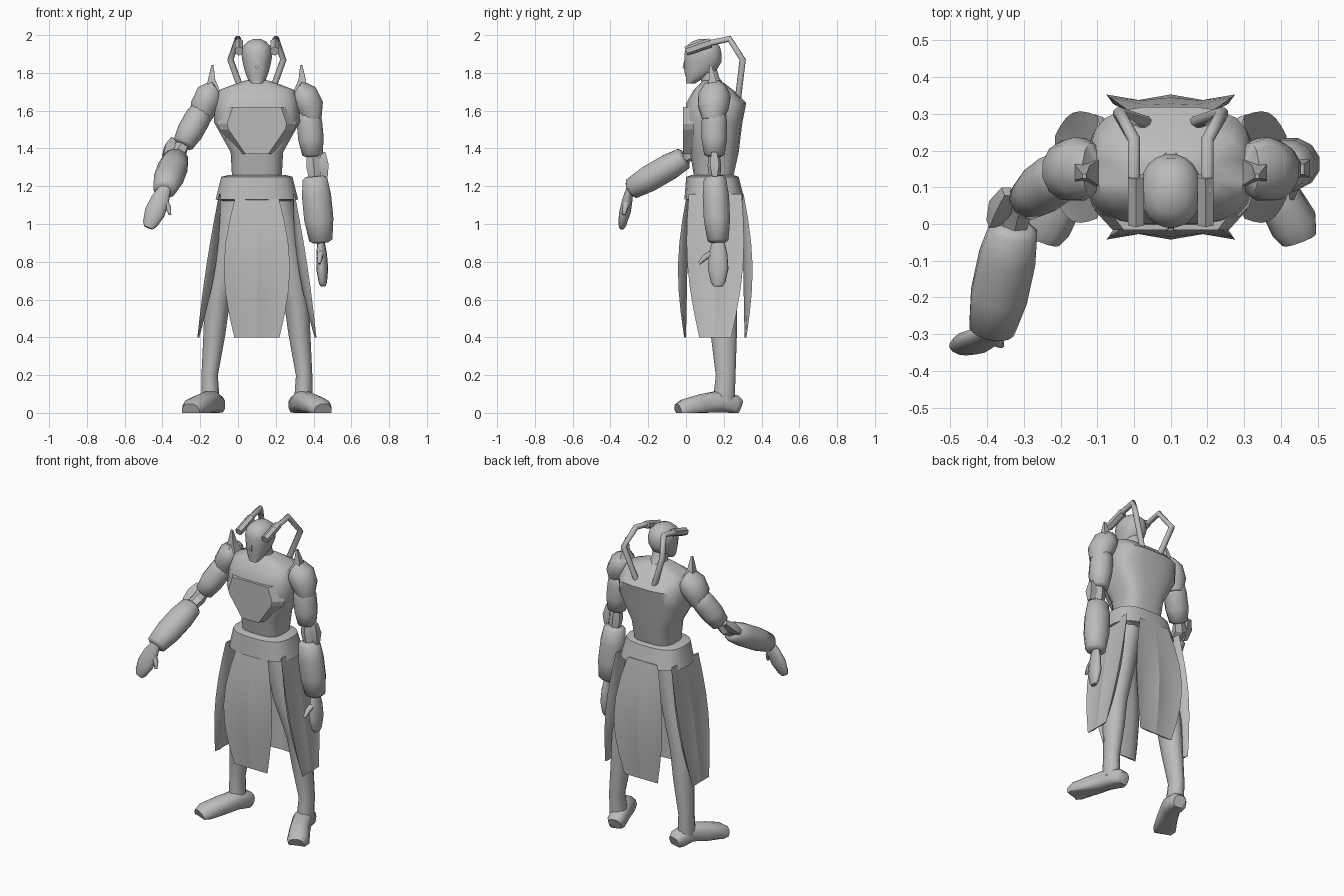
import bpy
from math import cos, sin, pi, radians
from mathutils import Vector, Matrix

if "Cube" in bpy.data.objects:
    bpy.data.objects.remove(bpy.data.objects["Cube"])

grey = bpy.data.materials.new("plain grey")
grey.use_nodes = True
colour = (0.5, 0.5, 0.5, 1)
grey.diffuse_color = colour
grey.node_tree.nodes["Principled BSDF"].inputs["Base Color"].default_value = colour

centre_x, centre_y = 0.1, 0.155


def loft(name, rings, angle=50):
    """Skin closed rings of equal length and cap both ends."""
    count = len(rings[0])
    verts = [point for ring in rings for point in ring]
    faces = []
    for low in range(0, len(verts) - count, count):
        for j in range(count):
            k = (j + 1) % count
            faces.append((low + j, low + k, low + count + k, low + count + j))
    faces.append(tuple(reversed(range(count))))
    faces.append(tuple(range(len(verts) - count, len(verts))))
    mesh = bpy.data.meshes.new(name)
    mesh.from_pydata(verts, [], faces)
    mesh.materials.append(grey)
    part = bpy.data.objects.new(name, mesh)
    bpy.context.collection.objects.link(part)
    bpy.ops.object.select_all(action='DESELECT')
    part.select_set(True)
    bpy.context.view_layer.objects.active = part
    bpy.ops.object.mode_set(mode='EDIT')
    bpy.ops.mesh.select_all(action='SELECT')
    bpy.ops.mesh.normals_make_consistent(inside=False)
    bpy.ops.object.mode_set(mode='OBJECT')
    bpy.ops.object.shade_smooth_by_angle(angle=radians(angle))


def oval(count, power):
    """Unit oval; a power below one makes it squarer."""
    def bend(value):
        return abs(value) ** power * (1 if value > 0 else -1)
    turns = [2 * pi * (k + 0.5) / count for k in range(count)]
    return [(bend(cos(turn)), bend(sin(turn))) for turn in turns]


def stack(name, rows, power=0.7):
    """Upright part from rows of height, half width, front and back."""
    rings = []
    for z, width, front, back in rows:
        middle, depth = (front + back) / 2, (back - front) / 2
        rings.append([(centre_x + width * u, middle + depth * v, z) for u, v in oval(20, power)])
    loft(name, rings)


def limb(name, points, radii, sides=12, across=(1, 0, 0), aspect=1, power=1, angle=60):
    """Tube through points; aspect scales the radius at right angles to across."""
    points = [Vector(point) for point in points]
    rings = []
    for i, (point, radius) in enumerate(zip(points, radii)):
        along = (points[min(i + 1, len(points) - 1)] - points[max(i - 1, 0)]).normalized()
        a = (Vector(across) - along * along.dot(Vector(across))).normalized()
        b = along.cross(a) * aspect
        ring = [point + (a * u + b * v) * radius for u, v in oval(sides, power)]
        for corner in ring:
            corner.z = max(corner.z, 0)  # soles stay flat on the ground
        rings.append(ring)
    loft(name, rings, angle)


def barrel(name, start, end, radius, **options):
    """Swollen segment with rounded shoulders at both ends."""
    shape = ((0, 0.6), (0.04, 0.85), (0.3, 1), (0.65, 1), (0.96, 0.8), (1, 0.5))
    limb(name, [start.lerp(end, t) for t, swell in shape],
         [radius * swell for t, swell in shape], **options)


def skirt_panel(name, turn, widths, reaches, flare, billow):
    """Two folded strips meeting at a centre slit, widest halfway down."""
    spin = Matrix.Rotation(turn, 3, 'Z')
    hub = Vector((centre_x, centre_y, 0))
    steps = 6
    for half, side in (("right", -1), ("left", 1)):
        rings = []
        for i in range(steps + 1):
            t = i / steps
            bulge = sin(pi * t)
            width = widths[0] + (widths[1] - widths[0]) * t + flare * bulge
            reach = reaches[0] + (reaches[1] - reaches[0]) * t + billow * bulge
            thick = 0.01 + 0.04 * bulge
            fold = 0.03 * bulge * t
            section = [(0, reach), (width * 0.5, reach - fold), (width, reach),
                       (width * 0.9, reach - thick / 2), (width / 2, reach - thick),
                       (0, reach - thick / 2)]
            rings.append([hub + spin @ Vector((side * u, -out, 1.16 - 0.76 * t))
                          for u, out in section])
        loft(name + "_" + half + "_half", rings)


# Trunk: chest, flat breast plate, belt and hips
stack("torso", [(1.2, 0.13, 0.05, 0.24), (1.38, 0.14, 0.02, 0.28), (1.54, 0.23, -0.01, 0.3),
                (1.64, 0.22, 0, 0.32), (1.71, 0.2, 0.04, 0.25), (1.74, 0.12, 0.07, 0.21),
                (1.76, 0.06, 0.09, 0.18)], power=0.62)
half_outline = [(0.17, 1.62), (0.21, 1.53), (0.2, 1.5), (0.08, 1.37)]
outline = half_outline + [(-x, z) for x, z in reversed(half_outline)]
loft("breast_plate", [[(centre_x + x * scale, y, z) for x, z in outline]
                      for scale, y in ((1, 0.04), (0.75, -0.017))], angle=20)
stack("belt", [(1.26, 0.15, 0.03, 0.25), (1.25, 0.19, 0, 0.28), (1.13, 0.22, -0.01, 0.31),
               (1.12, 0.17, 0.04, 0.27), (1, 0.1, 0.1, 0.22)])

# Skirt: front, back and two side panels
for name, turn in (("front_skirt", 0), ("back_skirt", pi)):
    skirt_panel(name, turn, (0.11, 0.12), (0.15, 0.165), flare=0.06, billow=0.04)
for name, turn in (("left_skirt", pi / 2), ("right_skirt", -pi / 2)):
    skirt_panel(name, turn, (0.14, 0.085), (0.2, 0.315), flare=0.035, billow=0.01)

# Head and neck
limb("neck", [(centre_x, 0.15, 1.7), (centre_x, 0.13, 1.76), (centre_x, 0.11, 1.83)],
     (0.07, 0.05, 0.05))
stack("head", [(1.745, 0.03, 0, 0.05), (1.77, 0.05, 0, 0.09), (1.81, 0.065, -0.01, 0.16),
               (1.86, 0.077, -0.01, 0.19), (1.9, 0.083, -0.01, 0.19), (1.94, 0.075, 0, 0.18),
               (1.965, 0.05, 0.03, 0.15), (1.98, 0.02, 0.07, 0.12)], power=0.9)
limb("nose", [(centre_x, 0, 1.88), (centre_x, -0.01, 1.83), (centre_x, 0, 1.815)],
     (0.008, 0.012, 0.008), sides=4)

# Arm joints: the right arm reaches forward, the left one hangs
arms = {
    "right": dict(shoulder=(-0.18, 0.15, 1.62), elbow=(-0.315, 0.045, 1.38),
                  wrist=(-0.39, -0.3, 1.18), tip=(-0.475, -0.34, 0.98), thumb=(-0.36, -0.33, 1.05)),
    "left": dict(shoulder=(0.37, 0.15, 1.62), elbow=(0.4, 0.15, 1.31),
                 wrist=(0.44, 0.17, 0.9), tip=(0.45, 0.17, 0.67), thumb=(0.43, 0.07, 0.79)),
}

for side, sign in (("right", -1), ("left", 1)):
    def at(out, y, z):
        return Vector((centre_x + sign * out, y, z))

    # Bent hose from the upper back, ending in a block beside the temple
    limb(side + "_hose", [at(0.05, 0.27, 1.62), at(0.14, 0.3, 1.87), at(0.1, 0.23, 1.98),
                          at(0.1, 0.09, 1.95)], [0.018] * 4, sides=8)
    limb(side + "_hose_tip", [at(0.095, 0.13, 1.96), at(0.095, 0, 1.915)], [0.025] * 2,
         sides=6, angle=20)

    # Leg and splayed foot
    limb(side + "_leg", [at(0.1, 0.16, 1.14), at(0.15, 0.16, 0.88), at(0.21, 0.19, 0.6),
                         at(0.225, 0.2, 0.42), at(0.25, 0.21, 0.2), at(0.245, 0.2, 0.06)],
         (0.09, 0.09, 0.07, 0.06, 0.045, 0.05), aspect=1.2)
    limb(side + "_foot", [at(0.215, 0.285, 0.03), at(0.22, 0.26, 0.04), at(0.245, 0.17, 0.06),
                          at(0.29, 0.08, 0.04), at(0.335, 0, 0.01), at(0.35, -0.04, 0)],
         (0.04, 0.055, 0.058, 0.06, 0.066, 0.05), power=0.8)

    # Round shoulder with an upright spike
    limb(side + "_shoulder", [at(0.19, 0.15, 1.7), at(0.215, 0.15, 1.7), at(0.25, 0.15, 1.675),
                              at(0.28, 0.145, 1.62), at(0.295, 0.14, 1.55)],
         (0.04, 0.066, 0.08, 0.076, 0.05), aspect=1.1)
    limb(side + "_shoulder_spike", [at(0.23, 0.14, 1.7), at(0.24, 0.14, 1.76),
                                    at(0.235, 0.13, 1.84)], (0.05, 0.028, 0.008), sides=4)

    # Upper arm, jointed elbow with its fin, and forearm
    joint = {name: Vector(place) for name, place in arms[side].items()}
    shoulder, elbow, wrist = joint["shoulder"], joint["elbow"], joint["wrist"]
    barrel(side + "_upper_arm", shoulder, shoulder.lerp(elbow, 0.85), 0.07)
    limb(side + "_elbow", [shoulder.lerp(elbow, 0.8), elbow, elbow.lerp(wrist, 0.2)],
         (0.035, 0.045, 0.035), sides=6, aspect=0.8, angle=20)
    reach = (wrist - shoulder).normalized()
    outward = Vector((sign, 0, 0.5))
    outward = (outward - reach * outward.dot(reach)).normalized()
    fin = elbow + outward * 0.055
    limb(side + "_elbow_fin", [fin - reach * 0.065, fin, fin + reach * 0.065],
         (0.02, 0.035, 0.02), sides=4, across=outward, angle=20)
    barrel(side + "_forearm", elbow.lerp(wrist, 0.14), wrist, 0.08, aspect=0.9)

    # Flat mitten hand with a separate thumb
    tip, thumb = joint["tip"], joint["thumb"]
    heel = wrist.lerp(tip, -0.1)
    limb(side + "_hand", [heel, wrist.lerp(tip, 0.25), wrist.lerp(tip, 0.6),
                          wrist.lerp(tip, 0.9), tip],
         (0.03, 0.05, 0.056, 0.04, 0.025), across=thumb - wrist, aspect=0.55)
    limb(side + "_thumb", [wrist.lerp(tip, 0.15), wrist.lerp(thumb, 0.7), thumb],
         (0.02, 0.016, 0.008), sides=6)
